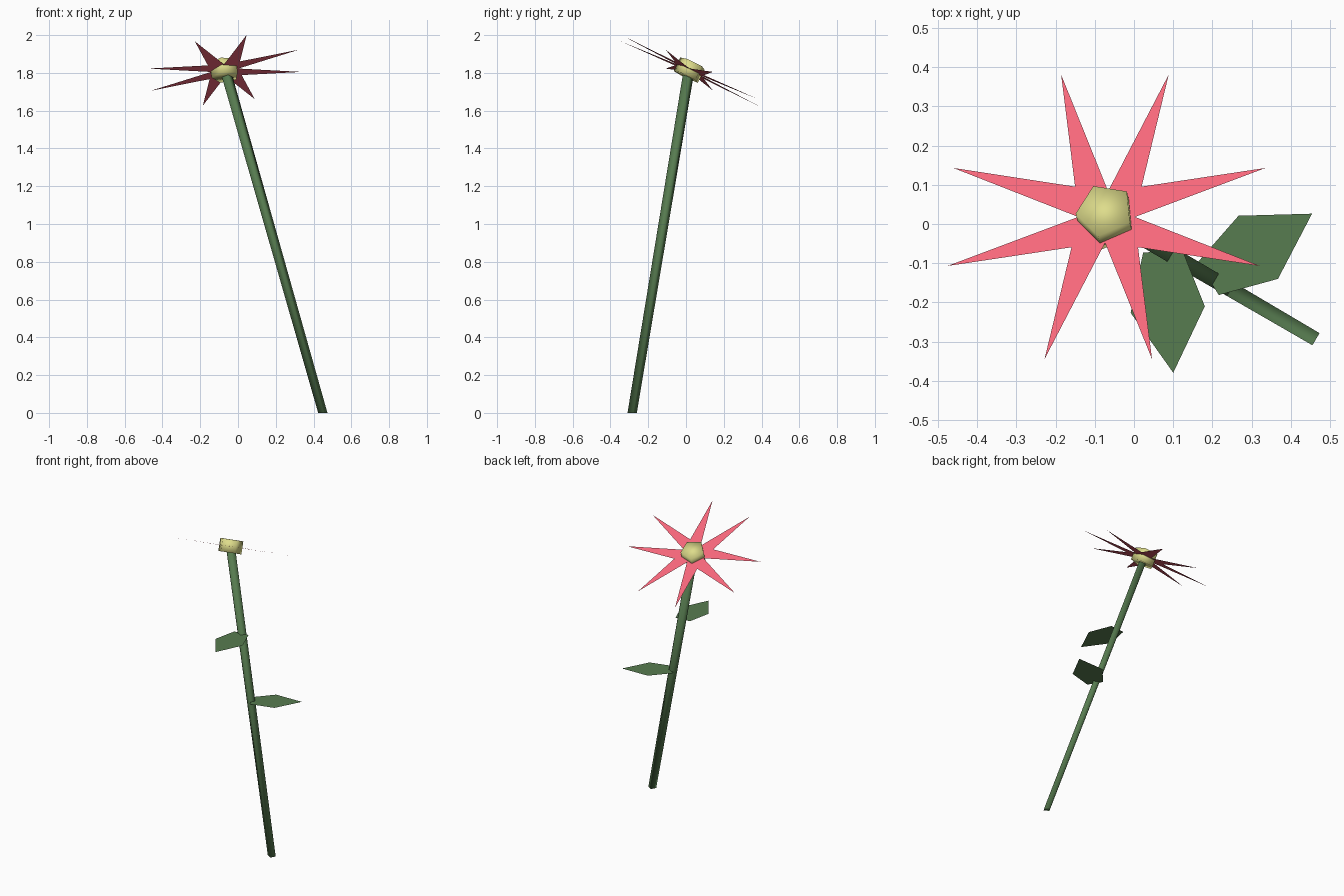
import bpy, bmesh, math
from mathutils import Vector, Matrix

if "Cube" in bpy.data.objects:
    bpy.data.objects.remove(bpy.data.objects["Cube"])


def material(name, rgb):
    m = bpy.data.materials.new(name)
    m.diffuse_color = (*rgb, 1)
    m.use_nodes = True
    m.node_tree.nodes["Principled BSDF"].inputs["Base Color"].default_value = m.diffuse_color
    return m


def make(name, verts, faces, mat, smooth=False):
    me = bpy.data.meshes.new(name)
    me.from_pydata([tuple(v) for v in verts], [], faces)
    bm = bmesh.new()
    bm.from_mesh(me)
    if smooth:
        bmesh.ops.recalc_face_normals(bm, faces=bm.faces)
    bm.to_mesh(me)
    bm.free()
    me.polygons.foreach_set("use_smooth", [smooth] * len(me.polygons))
    me.materials.append(mat)
    ob = bpy.data.objects.new(name, me)
    bpy.context.collection.objects.link(ob)
    return ob


def prism(name, low, high, mat):
    n = len(low)
    sides = [(i, (i + 1) % n, n + (i + 1) % n, n + i) for i in range(n)]
    caps = [tuple(reversed(range(n))), tuple(range(n, 2 * n))]
    return make(name, low + high, sides + caps, mat, True)


def polar(r, deg, z=0.0):
    a = math.radians(deg)
    return Vector((r * math.cos(a), r * math.sin(a), z))


green = material("leaf_green", (0.095, 0.20, 0.08))
pink = material("petal_pink", (0.92, 0.135, 0.195))
yellow = material("centre_yellow", (0.73, 0.72, 0.26))

# Tilted frame of the flower head
n = Vector((-0.125, 0.476, 1)).normalized()
u = Vector((1, 0, 0.125)).normalized()
v = n.cross(u)
head = Matrix.Translation((-0.07, 0.018, 1.814)) @ Matrix((u, v, n)).transposed().to_4x4()

# Leaning square stem, cut level at both ends
def stem_ring(centre, side):
    return [Vector(centre) + polar(side / math.sqrt(2), -30.2 + 45 + 90 * k) for k in range(4)]

prism("stem", stem_ring((0.449, -0.285, 0), 0.036),
      stem_ring((-0.06, 0.012, 1.79), 0.042), green)

# Flat star of eight pointed petals around a central point
star = []
for q in range(4):
    for r, a in ((0.073, 0), (0.425, 19), (0.121, 45), (0.425, 71)):
        star.append(head @ polar(r, a + 90 * q))
star.append(head.translation)
make("petals", star, [(16, i, (i + 1) % 16) for i in range(16)], pink)

# Five-sided flower centre, passing through the petals
prism("flower_centre",
      [head @ polar(0.075, 44 + 72 * k, -0.038) for k in range(5)],
      [head @ polar(0.075, 44 + 72 * k, 0.042) for k in range(5)], yellow)

# Two level leaves growing from the stem
leaf = [(0, -0.05), (0.15, -0.095), (0.312, 0), (0.15, 0.095), (0, 0.05)]
for name, base, deg in (("upper_leaf", (0.073, -0.069, 1.305), -85),
                        ("lower_leaf", (0.190, -0.139, 0.912), 32)):
    frame = Matrix.Translation(base) @ Matrix.Rotation(math.radians(deg), 4, 'Z')
    make(name, [frame @ Vector((x, y, 0)) for x, y in leaf], [(0, 1, 2, 3, 4)], green)
